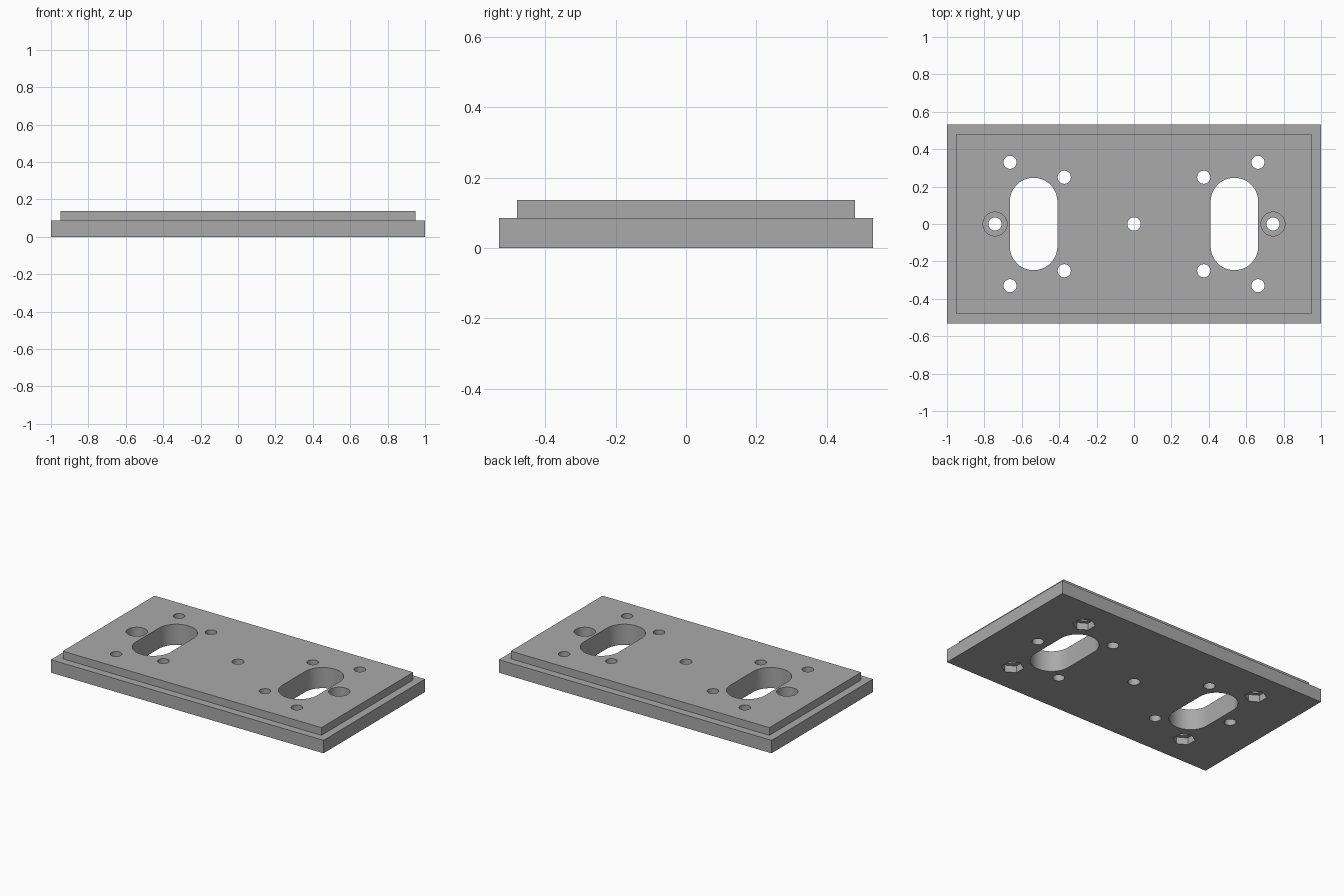
import bpy
import bmesh
from math import sin, cos, pi, radians

cube = bpy.data.objects.get("Cube")
if cube:
    bpy.data.objects.remove(cube, do_unlink=True)

# Plain grey finish
grey = bpy.data.materials.new("plain_grey")
grey.use_nodes = True
grey.diffuse_color = (0.4, 0.4, 0.4, 1)
grey.node_tree.nodes["Principled BSDF"].inputs["Base Color"].default_value = (0.4, 0.4, 0.4, 1)

BASE_TOP, PLATE_TOP = 0.086, 0.137
BELOW, ABOVE = -0.1, 0.3


def add_object(name, bm):
    bmesh.ops.recalc_face_normals(bm, faces=bm.faces)
    mesh = bpy.data.meshes.new(name)
    bm.to_mesh(mesh)
    bm.free()
    mesh.materials.append(grey)
    obj = bpy.data.objects.new(name, mesh)
    bpy.context.collection.objects.link(obj)
    return obj


def add_prism(bm, outline, z0, z1):
    face = bm.faces.new([bm.verts.new((x, y, z0)) for x, y in outline])
    ext = bmesh.ops.extrude_face_region(bm, geom=[face], use_keep_orig=True)
    verts = [v for v in ext["geom"] if isinstance(v, bmesh.types.BMVert)]
    bmesh.ops.translate(bm, verts=verts, vec=(0, 0, z1 - z0))


def ring(x, y, radius, sides=40, stretch=0):
    """Regular outline; stretch pulls its halves apart along y to make a slot."""
    points = []
    for i in range(sides):
        a = 2 * pi * (i + 0.5) / sides
        side = 1 if sin(a) > 0 else -1
        points.append((x + radius * cos(a), y + radius * sin(a) + side * stretch))
    return points


# Stepped plate: wide base with a raised, narrower top
bm = bmesh.new()
add_prism(bm, [(-1, -0.532), (1, -0.532), (1, 0.532), (-1, 0.532)], 0, BASE_TOP)
bm.faces.ensure_lookup_table()
top = max(bm.faces, key=lambda f: f.calc_center_median().z)
bmesh.ops.recalc_face_normals(bm, faces=bm.faces)
bmesh.ops.inset_region(bm, faces=[top], thickness=0.051, use_even_offset=True)
raised = bmesh.ops.extrude_face_region(bm, geom=[top])
bmesh.ops.delete(bm, geom=[top], context="FACES")
bmesh.ops.translate(bm, verts=[v for v in raised["geom"] if isinstance(v, bmesh.types.BMVert)],
                    vec=(0, 0, PLATE_TOP - BASE_TOP))
plate = add_object("stepped_plate", bm)

# Openings that go right through
through = [ring(0, 0, 0.036)]
counterbores, nut_pockets = [], []
for sx in (-1, 1):
    through.append(ring(sx * 0.537, 0, 0.127, 64, 0.12))
    through.append(ring(sx * 0.743, 0, 0.035))
    counterbores.append(ring(sx * 0.743, 0, 0.064))
    for sy in (-1, 1):
        through.append(ring(sx * 0.663, sy * 0.33, 0.035))
        through.append(ring(sx * 0.373, sy * 0.25, 0.035))
        # Hexagonal pockets under the outer holes
        nut_pockets.append(ring(sx * 0.663, sy * 0.33, 0.067, 6))


def cut(name, outlines, z0, z1):
    bm = bmesh.new()
    for outline in outlines:
        add_prism(bm, outline, z0, z1)
    cutter = add_object(name, bm)
    cutter.hide_render = True
    mod = plate.modifiers.new(name, "BOOLEAN")
    mod.operation = "DIFFERENCE"
    mod.solver = "EXACT"
    mod.object = cutter
    bpy.context.view_layer.objects.active = plate
    bpy.ops.object.modifier_apply(modifier=name)
    bpy.data.objects.remove(cutter, do_unlink=True)


cut("through_holes", through, BELOW, ABOVE)
cut("counterbores", counterbores, PLATE_TOP - 0.07, ABOVE)
cut("nut_pockets", nut_pockets, BELOW, 0.045)

# Smooth hole walls with crisp edges
bpy.ops.object.select_all(action="DESELECT")
plate.select_set(True)
bpy.context.view_layer.objects.active = plate
bpy.ops.object.shade_smooth_by_angle(angle=radians(30))
